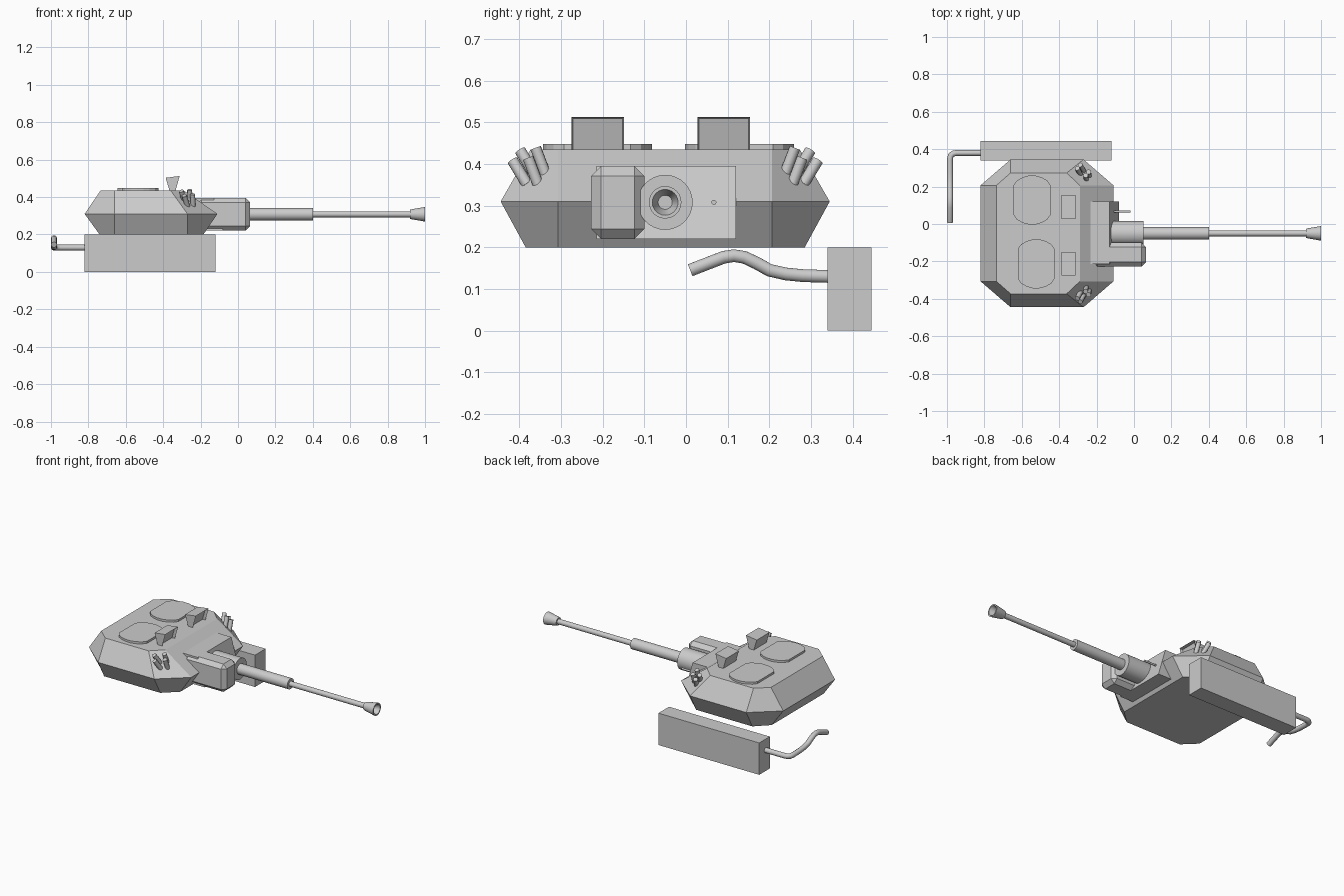
import bpy, bmesh, math
from mathutils import Vector

if "Cube" in bpy.data.objects:
    bpy.data.objects.remove(bpy.data.objects["Cube"])

mat = bpy.data.materials.new("plain grey")
mat.diffuse_color = (0.6, 0.6, 0.6, 1)
mat.use_nodes = True
mat.node_tree.nodes["Principled BSDF"].inputs["Base Color"].default_value = mat.diffuse_color
CY = -0.05   # turret centre line in y
GZ = 0.308   # gun axis height


def finish(bm, name, smooth=False):
    bmesh.ops.recalc_face_normals(bm, faces=bm.faces)
    me = bpy.data.meshes.new(name)
    bm.to_mesh(me)
    bm.free()
    me.materials.append(mat)
    ob = bpy.data.objects.new(name, me)
    bpy.context.collection.objects.link(ob)
    if smooth:
        bpy.ops.object.select_all(action='DESELECT')
        ob.select_set(True)
        bpy.context.view_layer.objects.active = ob
        bpy.ops.object.shade_smooth_by_angle(angle=math.radians(35))
    return ob


def loft(name, rings):
    """Closed solid through rings of equal point count."""
    bm = bmesh.new()
    vs = [[bm.verts.new(p) for p in r] for r in rings]
    n = len(vs[0])
    for a, b in zip(vs, vs[1:]):
        for i in range(n):
            bm.faces.new((a[i], a[(i + 1) % n], b[(i + 1) % n], b[i]))
    bm.faces.new(vs[0])
    bm.faces.new(vs[-1])
    return bm


def box(x0, x1, y0, y1, z0, z1):
    ring = lambda z: [(x0, y0, z), (x1, y0, z), (x1, y1, z), (x0, y1, z)]
    return loft("", [ring(z0), ring(z1)])


def lathe(name, profile, y, z, n=24):
    """Spin (x, radius) points about an axis along x."""
    rings = [[(x, y + r * math.cos(2 * math.pi * i / n), z + r * math.sin(2 * math.pi * i / n))
              for i in range(n)] for x, r in profile]
    return finish(loft(name, rings), name, True)


def tube(name, points, r):
    cu = bpy.data.curves.new(name, 'CURVE')
    cu.dimensions = '3D'
    cu.bevel_depth = r
    cu.bevel_resolution = 3
    cu.use_fill_caps = True
    sp = cu.splines.new('POLY')
    sp.points.add(len(points) - 1)
    for p, c in zip(sp.points, points):
        p.co = (*c, 1)
    sp.use_smooth = True
    cu.materials.append(mat)
    ob = bpy.data.objects.new(name, cu)
    bpy.context.collection.objects.link(ob)


def octagon(x0, x1, xa, xb, half, inner, z):
    """Eight-sided outline, straight ends at xa..xb and +-inner."""
    return [(x0, CY - inner, z), (xa, CY - half, z), (xb, CY - half, z), (x1, CY - inner, z),
            (x1, CY + inner, z), (xb, CY + half, z), (xa, CY + half, z), (x0, CY + inner, z)]


# turret body: three eight-sided outlines
finish(loft("", [octagon(-0.74, -0.185, -0.66, -0.27, 0.335, 0.257, 0.20),
                 octagon(-0.82, -0.11, -0.66, -0.27, 0.395, 0.257, 0.31),
                 octagon(-0.735, -0.29, -0.66, -0.36, 0.323, 0.257, 0.435)]), "turret_body")

# sloped gun plate
finish(loft("", [[(-0.25, y, 0.22), (-0.08, y, 0.22), (-0.13, y, 0.395), (-0.25, y, 0.395)]
                 for y in (CY - 0.165, CY + 0.17)]), "gun_plate")

# chamfered housing beside the gun
bm = box(-0.22, 0.065, -0.228, -0.10, 0.22, 0.395)
bmesh.ops.bevel(bm, geom=bm.edges[:], offset=0.024, segments=1, affect='EDGES')
finish(bm, "gun_side_housing")

# gun
lathe("gun_collar", [(-0.15, 0.066), (0.05, 0.066)], CY, GZ, 32)
lathe("barrel_sleeve", [(0.04, 0.033), (0.40, 0.033)], CY, GZ)
lathe("barrel", [(0.39, 0.016), (0.95, 0.016)], CY, GZ)
lathe("muzzle", [(0.92, 0.024), (0.93, 0.027), (1.0, 0.039), (1.0, 0.031), (0.955, 0.017)], CY, GZ)
lathe("side_gun", [(-0.12, 0.006), (-0.02, 0.006)], 0.067, GZ, 12)

# hatches: discs with flat sides
for name, hx, hy in (("left_hatch", -0.545, 0.128), ("right_hatch", -0.523, -0.213)):
    pts = [(max(-0.098, min(0.098, 0.132 * math.cos(a))), 0.132 * math.sin(a))
           for a in (2 * math.pi * (i + 0.5) / 24 for i in range(24))]
    bm = loft("", [[(hx + x, hy + y, z) for x, y in pts] for z in (0.43, 0.448)])
    bmesh.ops.remove_doubles(bm, verts=bm.verts, dist=0.0001)
    finish(bm, name)

# hooded sights with a recessed front
for name, y0 in (("left_sight", 0.028), ("right_sight", -0.275)):
    prof = [(-0.365, 0.43), (-0.335, 0.43), (-0.312, 0.513), (-0.387, 0.503)]
    bm = loft("", [[(x, y, z) for x, z in prof] for y in (y0, y0 + 0.126)])
    bmesh.ops.recalc_face_normals(bm, faces=bm.faces)
    front = [max(bm.faces, key=lambda f: f.normal.x)]
    bmesh.ops.inset_region(bm, faces=front, thickness=0.005, depth=0)
    bmesh.ops.translate(bm, verts=front[0].verts, vec=(-0.018, 0, 0))
    finish(bm, name)

# smoke launchers: fanned pairs on both front corners
for side, label in ((1, "left"), (-1, "right")):
    along = Vector((0.75, -0.66 * side, 0))
    out = Vector((0.66, 0.75 * side, 0))
    for i in (-1, 1):
        for j in (-1, 1):
            base = Vector((-0.265, CY + side * 0.315, 0.375)) + along * 0.022 * i + out * 0.012 * j
            base.z -= 0.012 * j
            d = (Vector((-0.15, 0.42 * side, 0.85)) + along * 0.15 * i).normalized()
            tube(f"{label}_smoke_launcher", [base - d * 0.015, base + d * 0.055], 0.0135)

# side box and bent pipe
finish(box(-0.82, -0.12, 0.34, 0.445, 0.0, 0.20), "side_box")
tube("pipe", [(-0.80, 0.38, 0.13), (-0.95, 0.38, 0.13), (-0.968, 0.376, 0.13), (-0.98, 0.365, 0.13),
              (-0.984, 0.345, 0.13), (-0.984, 0.28, 0.132), (-0.984, 0.24, 0.136), (-0.984, 0.20, 0.145),
              (-0.984, 0.17, 0.162), (-0.984, 0.14, 0.176), (-0.984, 0.115, 0.180),
              (-0.984, 0.09, 0.176), (-0.984, 0.01, 0.145)], 0.016)
